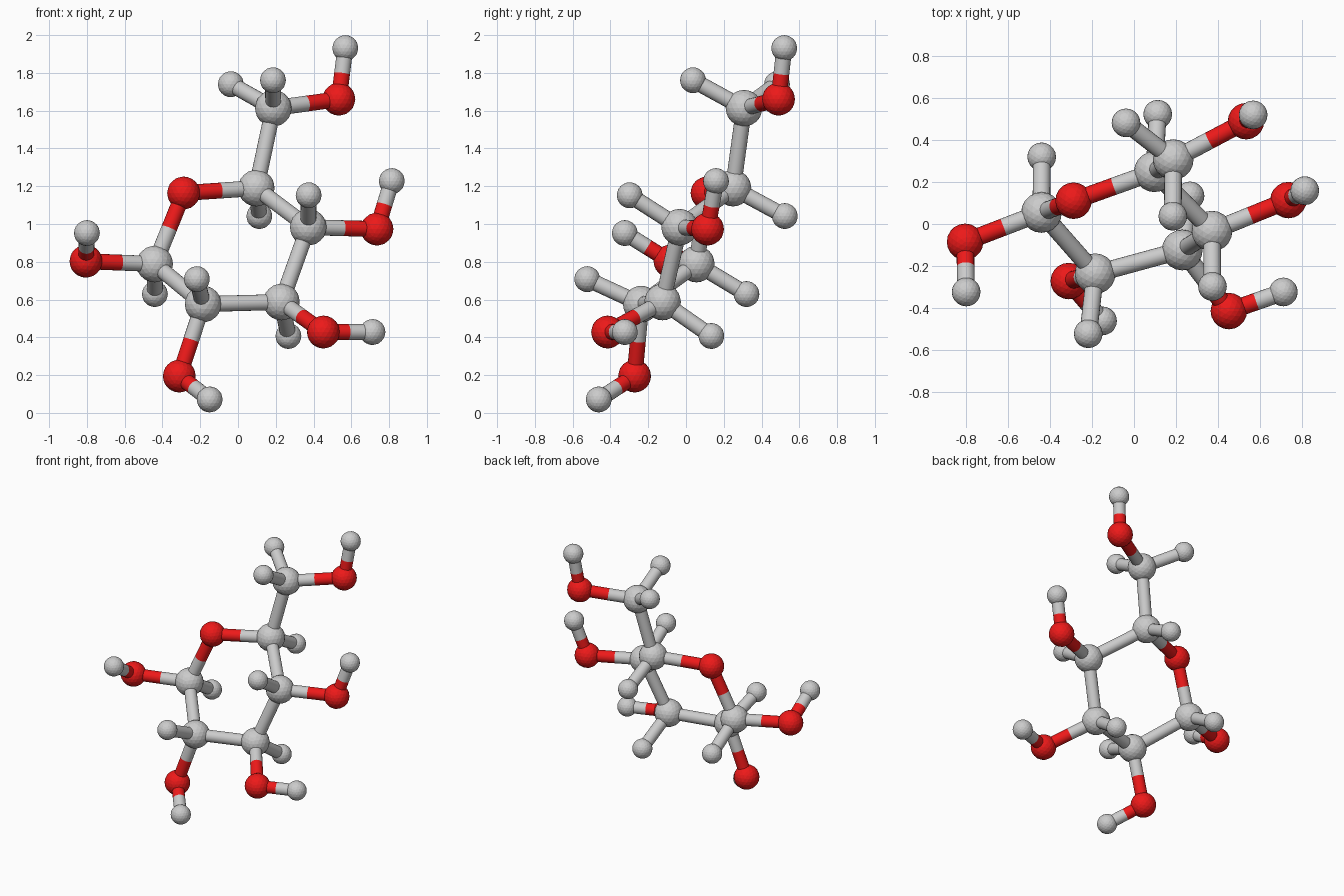
import bpy
from mathutils import Vector

if "Cube" in bpy.data.objects:
    bpy.data.objects.remove(bpy.data.objects["Cube"])

RADIUS = {"carbon": 0.097, "oxygen": 0.087, "hydrogen": 0.0685}
BOND_RADIUS = 0.042

red = bpy.data.materials.new("red")
red.diffuse_color = (0.85, 0.01, 0.01, 1)
red.use_nodes = True
red.node_tree.nodes["Principled BSDF"].inputs["Base Color"].default_value = red.diffuse_color

# Atom centres
ATOMS = {
    # six-sided ring
    "carbon_1": (-0.441, 0.055, 0.788),
    "carbon_2": (-0.185, -0.237, 0.576),
    "carbon_3": (0.23, -0.124, 0.587),
    "carbon_4": (0.372, -0.034, 0.983),
    "carbon_5": (0.097, 0.249, 1.19),
    "oxygen_5": (-0.288, 0.111, 1.164),
    # arm above the ring
    "carbon_6": (0.187, 0.307, 1.613),
    # side oxygens
    "oxygen_1": (-0.805, -0.085, 0.803),
    "oxygen_2": (-0.311, -0.272, 0.195),
    "oxygen_3": (0.452, -0.415, 0.428),
    "oxygen_4": (0.736, 0.114, 0.973),
    "oxygen_6": (0.534, 0.49, 1.661),
    # hydrogens on carbons
    "hydrogen_1": (-0.44, 0.32, 0.629),
    "hydrogen_2": (-0.218, -0.523, 0.708),
    "hydrogen_3": (0.267, 0.134, 0.407),
    "hydrogen_4": (0.374, -0.298, 1.152),
    "hydrogen_5": (0.113, 0.523, 1.042),
    "hydrogen_6a": (-0.038, 0.482, 1.74),
    "hydrogen_6b": (0.185, 0.037, 1.761),
    # hydrogens on oxygens
    "hydrogen_o1": (-0.8, -0.324, 0.952),
    "hydrogen_o2": (-0.15, -0.462, 0.071),
    "hydrogen_o3": (0.712, -0.324, 0.428),
    "hydrogen_o4": (0.814, 0.159, 1.227),
    "hydrogen_o6": (0.568, 0.52, 1.931),
}

# Bonds: ring, arm, then side groups
BONDS = [("carbon_1", "carbon_2"), ("carbon_2", "carbon_3"),
         ("carbon_3", "carbon_4"), ("carbon_4", "carbon_5"),
         ("carbon_5", "oxygen_5"), ("oxygen_5", "carbon_1"),
         ("carbon_5", "carbon_6"),
         ("carbon_6", "hydrogen_6a"), ("carbon_6", "hydrogen_6b")]
BONDS += [(f"carbon_{i}", f"hydrogen_{i}") for i in range(1, 6)]
for i in (1, 2, 3, 4, 6):
    BONDS += [(f"carbon_{i}", f"oxygen_{i}"), (f"oxygen_{i}", f"hydrogen_o{i}")]


def finish(name, element):
    obj = bpy.context.object
    obj.name = name
    if element == "oxygen":
        obj.data.materials.append(red)
    return obj


def half_bond(name, atom, middle):
    """Rod from an atom centre to the bond's midpoint, in the atom's colour."""
    start = Vector(ATOMS[atom])
    axis = middle - start
    bpy.ops.mesh.primitive_cylinder_add(
        vertices=20, radius=BOND_RADIUS, depth=axis.length,
        location=(start + middle) / 2,
        rotation=axis.to_track_quat('Z', 'Y').to_euler())
    finish(name, atom.split("_")[0])
    bpy.ops.object.shade_smooth_by_angle()


# Faceted atom balls
for name, centre in ATOMS.items():
    element = name.split("_")[0]
    bpy.ops.mesh.primitive_ico_sphere_add(
        subdivisions=3, radius=RADIUS[element], location=centre)
    finish(name, element)

# Two-part bond rods
for a, b in BONDS:
    middle = (Vector(ATOMS[a]) + Vector(ATOMS[b])) / 2
    half_bond(f"bond_{a}_to_{b}", a, middle)
    half_bond(f"bond_{b}_to_{a}", b, middle)
